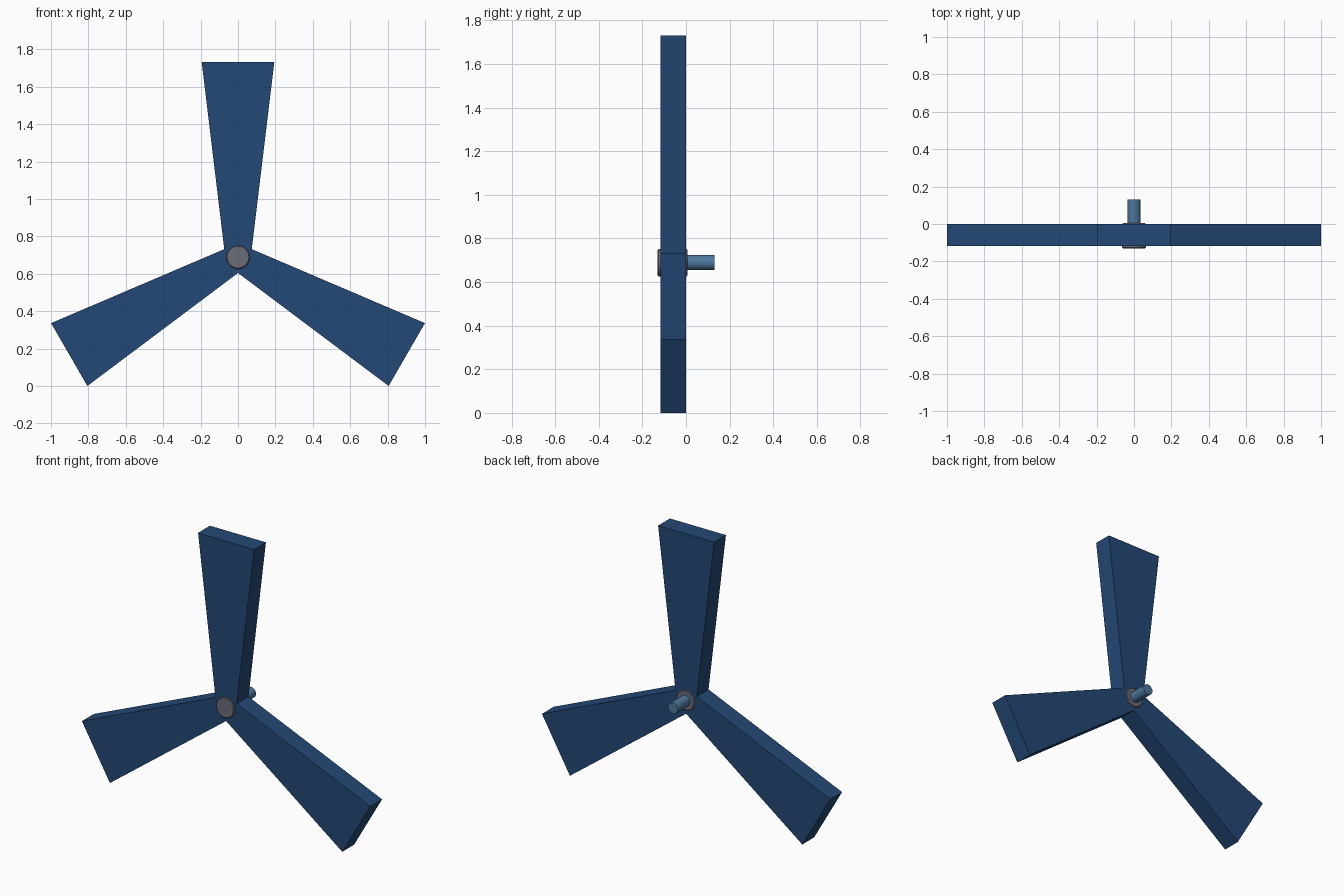
import bpy, bmesh, math

if "Cube" in bpy.data.objects:
    bpy.data.objects.remove(bpy.data.objects["Cube"])

HUB_Z = 0.689      # height of the rotation axis


def material(name, rgb):
    m = bpy.data.materials.new(name)
    m.diffuse_color = (*rgb, 1.0)
    m.use_nodes = True
    m.node_tree.nodes["Principled BSDF"].inputs["Base Color"].default_value = m.diffuse_color
    return m


navy = material("navy_blue", (0.017, 0.066, 0.180))
grey = material("hub_grey", (0.150, 0.150, 0.190))
steel = material("steel_blue", (0.075, 0.185, 0.335))


def finish(name, bm, mat):
    bmesh.ops.recalc_face_normals(bm, faces=bm.faces)
    me = bpy.data.meshes.new(name)
    bm.to_mesh(me)
    bm.free()
    me.materials.append(mat)
    ob = bpy.data.objects.new(name, me)
    bpy.context.collection.objects.link(ob)
    return ob


def lathe_y(name, profile, mat, sides=32):
    """Closed round part along y from (radius, y) rings."""
    bm = bmesh.new()
    rings = []
    for r, y in profile:
        rings.append([bm.verts.new((r * math.cos(a), y, HUB_Z + r * math.sin(a)))
                      for a in (2 * math.pi * i / sides for i in range(sides))])
    for lo, hi in zip(rings, rings[1:]):
        for i in range(sides):
            j = (i + 1) % sides
            bm.faces.new((lo[i], lo[j], hi[j], hi[i]))
    bm.faces.new(rings[0])
    bm.faces.new(rings[-1])
    ob = finish(name, bm, mat)
    bpy.ops.object.select_all(action='DESELECT')
    bpy.context.view_layer.objects.active = ob
    ob.select_set(True)
    bpy.ops.object.shade_smooth_by_angle(angle=math.radians(30))
    return ob


# Three-bladed rotor: one outline, extruded through its thickness
REACH, TIP, NOTCH = 1.042, 0.194, 0.085
Y_FRONT, Y_BACK = -0.118, -0.001
bm = bmesh.new()
outline = []
for k in range(3):
    t = math.radians(90 - 120 * k)
    ux, uz = math.cos(t), math.sin(t)          # along the blade
    px, pz = math.sin(t), -math.cos(t)         # across the blade
    for s in (-1, 1):
        outline.append((REACH * ux + s * TIP * px, REACH * uz + s * TIP * pz))
    n = t - math.radians(60)                   # notch before the next blade
    outline.append((NOTCH * math.cos(n), NOTCH * math.sin(n)))
face = bm.faces.new([bm.verts.new((x, Y_FRONT, HUB_Z + z)) for x, z in outline])
ext = bmesh.ops.extrude_face_region(bm, geom=[face])
bmesh.ops.translate(bm, vec=(0, Y_BACK - Y_FRONT, 0),
                    verts=[g for g in ext["geom"] if isinstance(g, bmesh.types.BMVert)])
finish("rotor_blades", bm, navy)

# Hub with softened rims
lathe_y("hub", [(0.058, -0.130), (0.063, -0.125), (0.063, 0.001), (0.058, 0.006)], grey)

# Drive shaft behind the hub
lathe_y("shaft", [(0.034, -0.01), (0.034, 0.130)], steel)
